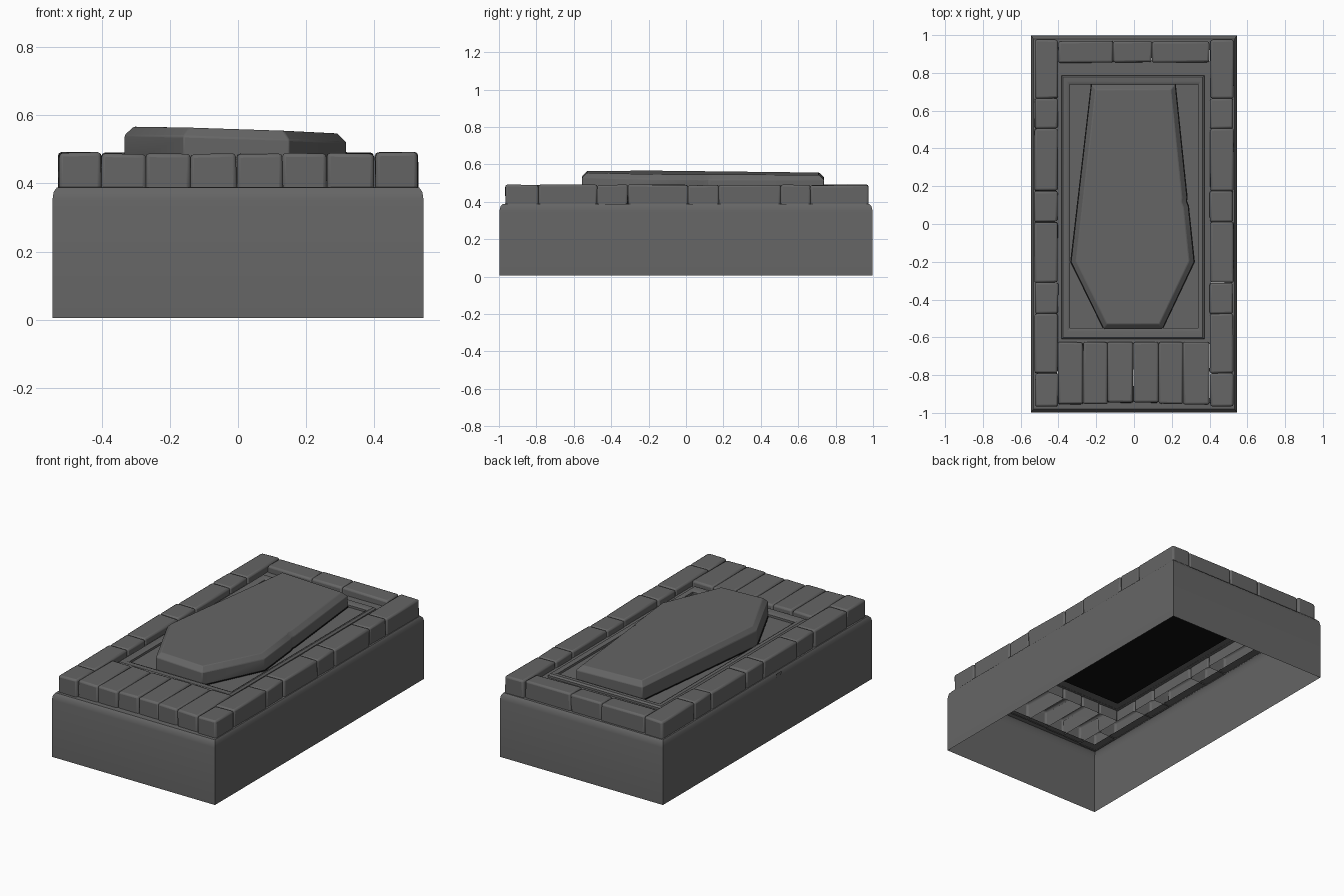
import bpy, bmesh, random
from mathutils import Vector

if "Cube" in bpy.data.objects:
    bpy.data.objects.remove(bpy.data.objects["Cube"])

random.seed(4)


def material(name, c):
    m = bpy.data.materials.new(name)
    m.diffuse_color = (c, c, c, 1)
    m.use_nodes = True
    m.node_tree.nodes["Principled BSDF"].inputs["Base Color"].default_value = m.diffuse_color
    return m


STONE = material("grey stone", 0.13)
VOID = material("dark void", 0.005)


def make(name, bm, mat, bevel=0.0, segments=2):
    me = bpy.data.meshes.new(name)
    bm.to_mesh(me)
    bm.free()
    ob = bpy.data.objects.new(name, me)
    bpy.context.collection.objects.link(ob)
    me.materials.append(mat)
    if bevel:
        b = ob.modifiers.new("worn edges", 'BEVEL')
        b.width, b.segments, b.limit_method = bevel, segments, 'ANGLE'
    bpy.context.view_layer.objects.active = ob
    ob.select_set(True)
    bpy.ops.object.shade_smooth_by_angle(angle=0.6)
    ob.select_set(False)
    return ob


def rect_rings(name, rings, mat, cap=False):
    """Skin a stack of rectangles (x0, x1, y0, y1, z)."""
    bm = bmesh.new()
    loops = [[bm.verts.new((x, y, z)) for x, y in ((a, c), (b, c), (b, d), (a, d))]
             for a, b, c, d, z in rings]
    for lo, hi in zip(loops, loops[1:]):
        for i in range(4):
            j = (i + 1) % 4
            bm.faces.new((lo[i], lo[j], hi[j], hi[i]))
    if cap:
        bm.faces.new(loops[-1])
    return make(name, bm, mat)


def block(name, x0, x1, y0, y1, z0=0.385, z1=0.49):
    """Worn stone block, slightly irregular, hollow below."""
    bm = bmesh.new()
    bmesh.ops.create_cube(bm, size=1)
    j = lambda s: random.uniform(-s, s)
    for v in bm.verts:
        v.co = Vector(((x0 + x1) / 2 + v.co.x * (x1 - x0) + j(0.002),
                       (y0 + y1) / 2 + v.co.y * (y1 - y0) + j(0.002),
                       (z0 if v.co.z < 0 else z1 + j(0.003))))
    bmesh.ops.delete(bm, geom=[f for f in bm.faces if f.normal.z < -0.9], context='FACES_ONLY')
    make(name, bm, STONE, 0.011)


def prism(name, pts, z0, z1, mat, chamfer=0.0, bevel=0.0, tilt=(0, 0)):
    """Extruded outline with optional chamfered top and tilt."""
    bm = bmesh.new()
    base = bm.faces.new([bm.verts.new((x, y, z0)) for x, y in pts])
    ext = bmesh.ops.extrude_face_region(bm, geom=[base], use_keep_orig=True)
    top = [g for g in ext['geom'] if isinstance(g, bmesh.types.BMFace)]
    for v in top[0].verts:
        v.co.z = z1 - chamfer
    bmesh.ops.recalc_face_normals(bm, faces=bm.faces)
    if chamfer:
        bmesh.ops.inset_region(bm, faces=top, thickness=chamfer, use_even_offset=True)
        for v in top[0].verts:
            v.co.z = z1
    for v in bm.verts:
        if v.co.z > z0 + 0.001:
            v.co.z += tilt[0] * v.co.x + tilt[1] * v.co.y
    return make(name, bm, mat, bevel)


# Hollow plinth with rounded shoulders, open at the bottom
rect_rings("plinth", [(-w, w, -d, d, z) for w, d, z in (
    (0.545, 0.998, 0.005), (0.545, 0.998, 0.35), (0.541, 0.992, 0.375),
    (0.532, 0.98, 0.388), (0.515, 0.96, 0.39), (0.48, 0.92, 0.39))], STONE)

# Split in the left wall of the plinth
bm = bmesh.new()
bm.faces.new([bm.verts.new(p) for p in (
    (-0.548, -0.13, 0.385), (-0.548, -0.095, 0.25), (-0.548, -0.075, 0.385))])
make("wall_crack", bm, STONE)

# Side curbs
cuts = [-0.965, -0.79, -0.475, -0.31, 0.01, 0.175, 0.505, 0.665, 0.975]
for i, (a, b) in enumerate(zip(cuts, cuts[1:])):
    for side, name in ((-1, "left"), (1, "right")):
        e = random.uniform(-0.003, 0.003)
        x = sorted((side * (0.402 + e), side * (0.525 + e)))
        block(f"{name}_curb_{i}", x[0], x[1], a, b)

# Long paving slabs at the foot
cuts = [-0.402, -0.27, -0.14, -0.005, 0.13, 0.26, 0.398]
for i, (a, b) in enumerate(zip(cuts, cuts[1:])):
    block(f"foot_slab_{i}", a, b, -0.95 + random.uniform(-0.006, 0.006), -0.625, z1=0.487)

# Head curb
cuts = [-0.402, -0.11, 0.095, 0.398]
for i, (a, b) in enumerate(zip(cuts, cuts[1:])):
    block(f"head_curb_{i}", a, b, 0.855, 0.968)

# Recessed floor with raised moulding
rect_rings("floor_panel", [(-0.41, 0.41, -0.635, 0.865, 0.45)], STONE, cap=True)
rect_rings("moulding", [(-0.385, 0.372, -0.61, 0.787, 0.449), (-0.385, 0.372, -0.61, 0.787, 0.463),
                        (-0.375, 0.362, -0.60, 0.777, 0.472), (-0.355, 0.355, -0.57, 0.755, 0.472),
                        (-0.34, 0.34, -0.55, 0.738, 0.463), (-0.34, 0.34, -0.55, 0.738, 0.449)], STONE)

# Dark pit seen from below, and dark gap around the lid
prism("pit_void", [(-0.34, -0.55), (0.34, -0.55), (0.34, 0.738), (-0.34, 0.738)],
      0.442, 0.447, VOID)
lid = [(-0.16, -0.555), (0.15, -0.555), (0.318, -0.2), (0.287, 0.095), (0.277, 0.12),
       (0.28, 0.14), (0.218, 0.738), (-0.225, 0.738), (-0.333, -0.2)]
prism("lid_gap", [(x * 1.015, y * 1.008) for x, y in lid], 0.45, 0.454, VOID)

# Tilted six-sided lid with chamfered rim
prism("coffin_lid", lid, 0.452, 0.555, STONE, chamfer=0.026, bevel=0.004, tilt=(-0.033, -0.008))
